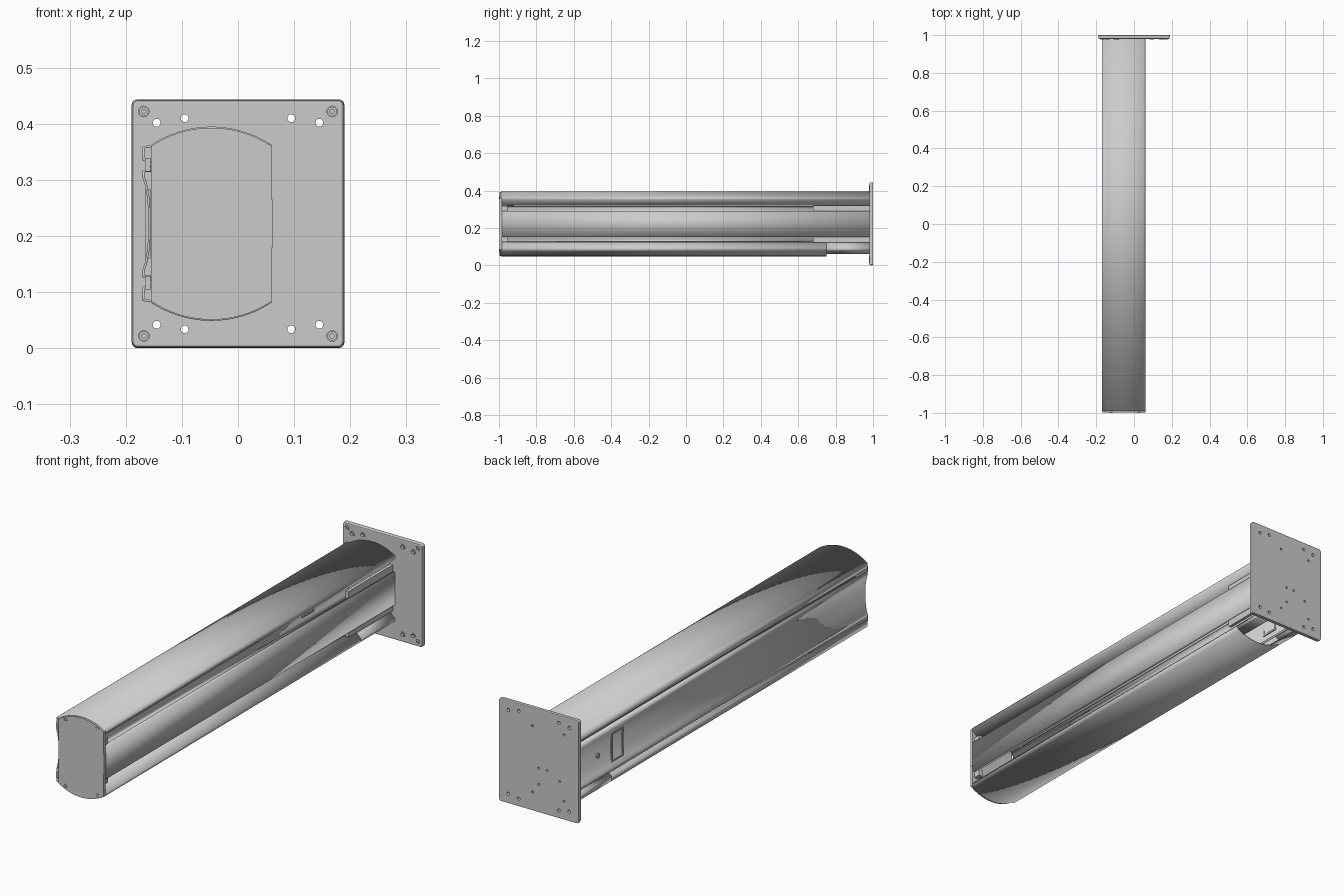
import bpy, bmesh, math
from mathutils import Matrix

if "Cube" in bpy.data.objects:
    bpy.data.objects.remove(bpy.data.objects["Cube"])

MID = 0.222                       # mirror height of the column section
CX, HALF, APEX, R = -0.0475, 0.1075, 0.393, 0.1916


def flip(pts):
    return [(x, 2 * MID - z) for x, z in pts]


def arc(d0, d1, n=24):
    ds = [d0 + (d1 - d0) * i / n for i in range(n + 1)]
    return [(CX + d, APEX - R + math.sqrt(R * R - d * d)) for d in ds]


def finish(name, bm):
    bmesh.ops.recalc_face_normals(bm, faces=bm.faces)
    me = bpy.data.meshes.new(name)
    bm.to_mesh(me)
    bm.free()
    ob = bpy.data.objects.new(name, me)
    bpy.context.collection.objects.link(ob)
    return ob


def smooth(ob):
    bpy.ops.object.select_all(action='DESELECT')
    ob.select_set(True)
    bpy.context.view_layer.objects.active = ob
    bpy.ops.object.shade_smooth_by_angle(angle=math.radians(25))


def sheet(name, pts, y0, y1, t=0.004):
    """Thin extruded strip following an x-z polyline."""
    bm = bmesh.new()
    a = [bm.verts.new((x, y0, z)) for x, z in pts]
    b = [bm.verts.new((x, y1, z)) for x, z in pts]
    for i in range(len(pts) - 1):
        bm.faces.new((a[i], a[i + 1], b[i + 1], b[i]))
    ob = finish(name, bm)
    smooth(ob)
    m = ob.modifiers.new("thickness", 'SOLIDIFY')
    m.thickness, m.offset, m.use_even_offset = t, 0, True
    return ob


def slab(name, pts, y0, y1):
    """Solid prism with an x-z outline."""
    bm = bmesh.new()
    f = bm.faces.new([bm.verts.new((x, y0, z)) for x, z in pts])
    r = bmesh.ops.extrude_face_region(bm, geom=[f])
    for v in r['geom']:
        if isinstance(v, bmesh.types.BMVert):
            v.co.y = y1
    return finish(name, bm)


def box(name, x0, x1, y0, y1, z0, z1):
    return slab(name, [(x0, z0), (x1, z0), (x1, z1), (x0, z1)], y0, y1)


def add_cyl(bm, x, y, z, r, depth, n=20):
    bmesh.ops.create_cone(bm, cap_ends=True, segments=n, radius1=r, radius2=r, depth=depth,
                          matrix=Matrix.Translation((x, y, z)) @ Matrix.Rotation(math.pi / 2, 4, 'X'))


def cut(ob, cutter):
    cutter.hide_render = True
    cutter.hide_set(True)
    m = ob.modifiers.new("holes", 'BOOLEAN')
    m.object, m.solver = cutter, 'EXACT'


def quad(x, z):
    return [(s * x, zz) for s in (-1, 1) for zz in (z, 2 * MID - z)]


# Wall plate with rounded corners and bevelled front rim
outline = []
for cx, cz, a0 in ((0.178, 0.432, 0), (-0.178, 0.432, 90), (-0.178, 0.012, 180), (0.178, 0.012, 270)):
    for i in range(6):
        a = math.radians(a0 + i * 18)
        outline.append((cx + 0.01 * math.cos(a), cz + 0.01 * math.sin(a)))
plate = slab("wall_plate", [(x, z) for x, z in outline], 0.98, 1.0)
for v in plate.data.vertices:
    v.co.z = min(max(v.co.z, 0.0), 0.444)
    if v.co.y > 0.99:             # back is slightly wider than the front face
        v.co.x *= 1.01
        v.co.z = MID + (v.co.z - MID) * 0.222 / 0.22
bev = plate.modifiers.new("rim", 'BEVEL')
bev.width, bev.segments, bev.limit_method, bev.angle_limit = 0.004, 2, 'ANGLE', math.radians(50)

# Mounting holes, countersinks and small rear holes
bm = bmesh.new()
for x, z in quad(0.145, 0.042) + quad(0.095, 0.034):
    add_cyl(bm, x, 0.99, z, 0.007, 0.06)
for x, z in quad(0.168, 0.022):
    add_cyl(bm, x, 0.98, z, 0.0095, 0.014)
for x, z in ((-0.12, 0.365), (0.03, 0.365), (-0.12, 0.08), (0.03, 0.08),
             (0.0, 0.19), (-0.04, 0.19), (0.0, 0.12), (-0.1, 0.16)):
    add_cyl(bm, x, 1.0, z, 0.005, 0.012, 12)
cut(plate, finish("plate_hole_cutter", bm))


# Washer rings around the mounting holes
def ring(bm, x, z, y0, y1, ro, ri, n=24):
    loops = []
    for r, y in ((ro, y0), (ro, y1), (ri, y1), (ri, y0)):
        loops.append([bm.verts.new((x + r * math.cos(2 * math.pi * i / n), y,
                                    z + r * math.sin(2 * math.pi * i / n))) for i in range(n)])
    for k in range(4):
        p, q = loops[k], loops[(k + 1) % 4]
        for i in range(n):
            j = (i + 1) % n
            bm.faces.new((p[i], p[j], q[j], q[i]))


bm = bmesh.new()
for x, z in quad(0.145, 0.042) + quad(0.095, 0.034):
    ring(bm, x, z, 0.978, 0.982, 0.012, 0.007)
smooth(finish("mounting_washers", bm))


# Socket head screws: plate corners and end cap
def screws(name, places, y):
    bm = bmesh.new()
    for x, z in places:
        ring(bm, x, z, y, y + 0.006, 0.0085, 0.004)
        add_cyl(bm, x, y + 0.005, z, 0.006, 0.003, 6)
    smooth(finish(name, bm))


screws("plate_screws", quad(0.168, 0.022), 0.978)
screws("cap_screws", [(x, z) for x in (-0.123, 0.028) for z in (0.365, 0.079)], -1.0)

# End cap
top = arc(-HALF, HALF)
cap = slab("end_cap", top + flip(top)[::-1], -0.998, -0.985)
smooth(cap)
box("cap_lip", 0.056, 0.062, -0.998, -0.985, 0.18, 0.265)

# Column shells: arc, left rail and inward sloping right rail
left_rail = [(-0.155, 0.322), (-0.155, 0.330), (-0.168, 0.336), (-0.168, 0.358)]
right_rail = [(0.058, 0.352), (0.028, 0.322), (0.020, 0.322)]
upper = left_rail + arc(-HALF, HALF - 0.002) + right_rail
lower = flip(upper)
sheet("upper_shell", upper, -0.99, 0.98)
sheet("lower_shell", lower, -0.99, 0.75)
# The underside is open near the plate, leaving only the two lower corners
sheet("lower_left_corner", flip(left_rail + arc(-HALF, -0.07, 8)), 0.75, 0.98)
sheet("lower_right_corner", flip(arc(0.07, HALF - 0.002, 8) + right_rail), 0.75, 0.98)

# Right centre panel between the two long slots
panel = [(0.045, 0.290), (0.058, 0.290)]
sheet("right_panel", panel + flip(panel)[::-1], -0.99, 0.98)
for n, z in (("upper", 0.305), ("lower", 2 * MID - 0.305)):
    box(n + "_slot_insert", 0.036, 0.050, 0.68, 0.98, z - 0.016, z + 0.016)
    box(n + "_slot_end_block", 0.030, 0.050, -0.985, -0.955, z - 0.014, z + 0.014)

# Left door with folded edges and a shallow recess
fold = [(-0.150, 0.316), (-0.168, 0.316), (-0.168, 0.304), (-0.164, 0.292), (-0.160, 0.270), (-0.158, 0.245)]
sheet("left_door", fold + flip(fold)[::-1], -0.99, 0.98)

# Door window frame and latch near the plate
for z in (0.16, 0.278):
    box("window_rail", -0.165, -0.156, 0.66, 0.74, z, z + 0.006)
for y in (0.66, 0.734):
    box("window_post", -0.165, -0.156, y, y + 0.006, 0.16, 0.284)
bm = bmesh.new()
bmesh.ops.create_cone(bm, cap_ends=True, segments=20, radius1=0.01, radius2=0.01, depth=0.008,
                      matrix=Matrix.Translation((-0.160, 0.83, 0.222)) @ Matrix.Rotation(math.pi / 2, 4, 'Y'))
smooth(finish("door_latch", bm))

# Hinge tabs at the front of the door
for n, z in (("upper", 0.327), ("lower", 2 * MID - 0.327)):
    box(n + "_hinge_tab", -0.166, -0.156, -0.998, -0.93, z - 0.012, z + 0.012)
    box(n + "_hinge_block", -0.156, -0.135, -0.975, -0.92, z - 0.010, z + 0.006)
